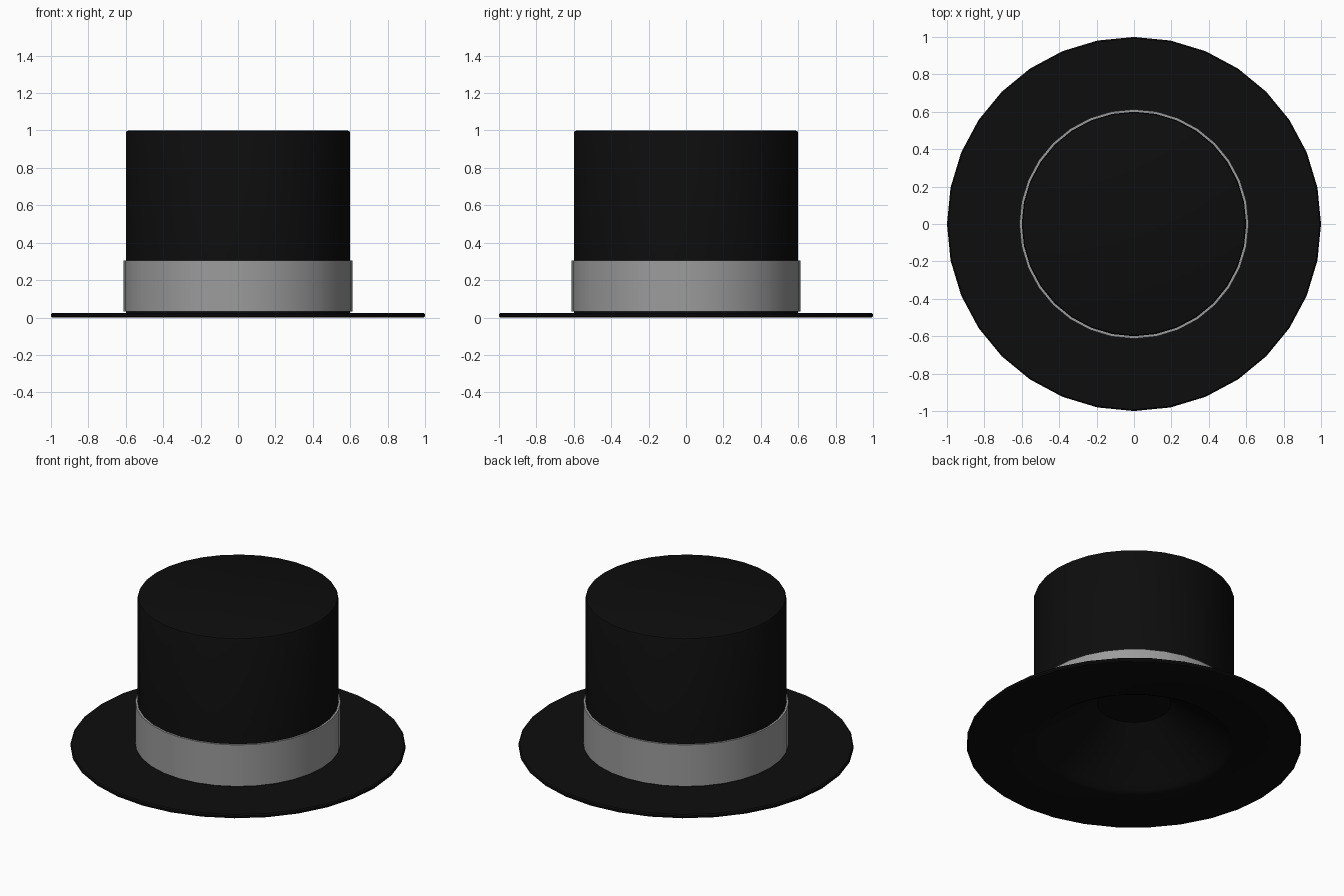
import bpy, bmesh, math

if "Cube" in bpy.data.objects:
    bpy.data.objects.remove(bpy.data.objects["Cube"])

SIDES = 32

def material(name, value):
    m = bpy.data.materials.new(name)
    m.diffuse_color = (value, value, value, 1)
    m.use_nodes = True
    m.node_tree.nodes["Principled BSDF"].inputs["Base Color"].default_value = m.diffuse_color
    return m

black = material("black felt", 0.004)
grey = material("grey ribbon", 0.33)

def lathe(name, profile, mat, closed=False):
    """Revolve (radius, height) points around z; radius 0 gives a pole."""
    bm = bmesh.new()
    rings = []
    for r, z in profile:
        if r == 0:
            rings.append([bm.verts.new((0, 0, z))] * SIDES)
        else:
            rings.append([bm.verts.new((r * math.cos(i * math.tau / SIDES),
                                        r * math.sin(i * math.tau / SIDES), z))
                          for i in range(SIDES)])
    pairs = list(zip(rings, rings[1:]))
    if closed:
        pairs.append((rings[-1], rings[0]))
    for a, b in pairs:
        for i in range(SIDES):
            j = (i + 1) % SIDES
            bm.faces.new(dict.fromkeys((a[i], a[j], b[j], b[i])))
    bmesh.ops.recalc_face_normals(bm, faces=bm.faces)
    mesh = bpy.data.meshes.new(name)
    bm.to_mesh(mesh)
    bm.free()
    mesh.materials.append(mat)
    ob = bpy.data.objects.new(name, mesh)
    bpy.context.collection.objects.link(ob)
    bpy.ops.object.select_all(action='DESELECT')
    ob.select_set(True)
    bpy.context.view_layer.objects.active = ob
    bpy.ops.object.shade_smooth_by_angle(angle=math.radians(30))
    return ob

# Crown, brim and the shallow tapered hollow underneath, as one skin
lathe("crown_and_brim", [
    (0, 1.0), (0.585, 1.0), (0.595, 0.996), (0.60, 0.985),
    (0.60, 0.025), (0.993, 0.025), (1.0, 0.018), (1.0, 0.007), (0.993, 0.0),
    (0.60, 0.0), (0.575, 0.012), (0.55, 0.035), (0.22, 0.28), (0, 0.28)], black)

# Ribbon band around the base of the crown
lathe("ribbon_band", [(0.598, 0.032), (0.613, 0.032), (0.613, 0.305), (0.598, 0.305)],
      grey, closed=True)
